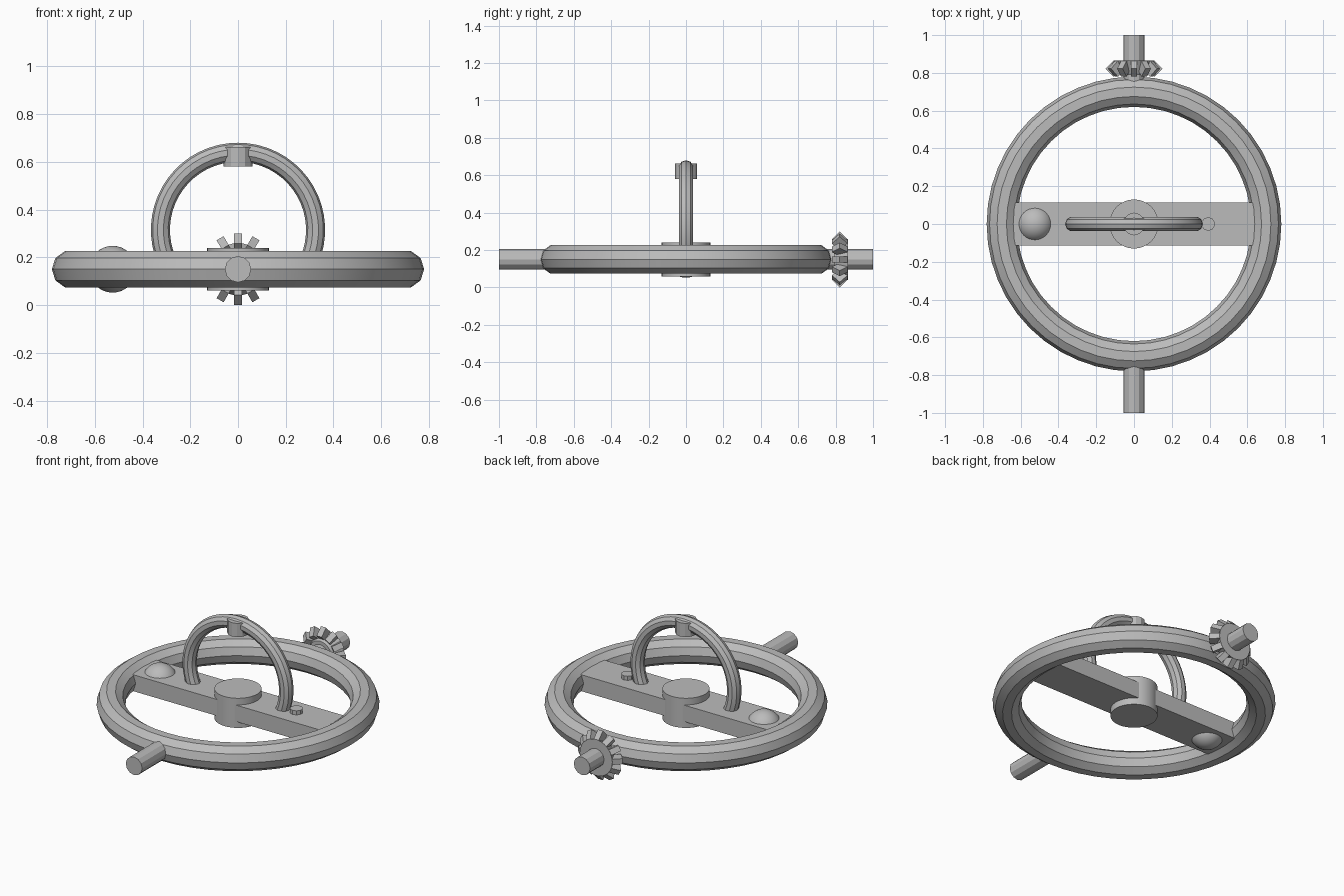
import bpy, bmesh, math
from mathutils import Matrix, Vector

cube = bpy.data.objects.get("Cube")
if cube:
    bpy.data.objects.remove(cube, do_unlink=True)

grey = bpy.data.materials.new("plain grey")
grey.use_nodes = True
colour = (0.5, 0.5, 0.5, 1)
grey.diffuse_color = colour
grey.node_tree.nodes["Principled BSDF"].inputs["Base Color"].default_value = colour

MID = 0.15                                  # height of the ring plane
TO_Y = Matrix.Rotation(-math.pi / 2, 4, 'X')  # turns the z axis onto +y


def finish(name, bm):
    bmesh.ops.recalc_face_normals(bm, faces=bm.faces)
    mesh = bpy.data.meshes.new(name)
    bm.to_mesh(mesh)
    bm.free()
    mesh.materials.append(grey)
    obj = bpy.data.objects.new(name, mesh)
    bpy.context.collection.objects.link(obj)
    bpy.ops.object.select_all(action='DESELECT')
    obj.select_set(True)
    bpy.context.view_layer.objects.active = obj
    bpy.ops.object.shade_smooth_by_angle(angle=math.radians(25))
    return obj


def hoop(name, major, minor, matrix, start=0.0, end=math.tau, steps=48, sides=10):
    """Sweep a polygon section around z; open sweeps get capped ends."""
    bm = bmesh.new()
    closed = end - start > math.tau - 0.01
    rings = []
    for i in range(steps if closed else steps + 1):
        a = start + (end - start) * i / steps
        section = []
        for j in range(sides):
            b = math.tau * j / sides
            r = major + minor * math.cos(b)
            p = Vector((r * math.cos(a), r * math.sin(a), minor * math.sin(b)))
            section.append(bm.verts.new(matrix @ p))
        rings.append(section)
    pairs = list(zip(rings, rings[1:])) + ([(rings[-1], rings[0])] if closed else [])
    for p, q in pairs:
        for j in range(sides):
            k = (j + 1) % sides
            bm.faces.new((p[j], p[k], q[k], q[j]))
    if not closed:
        bm.faces.new(rings[0])
        bm.faces.new(rings[-1])
    return finish(name, bm)


def cylinder(name, r1, r2, depth, matrix, sides):
    bm = bmesh.new()
    bmesh.ops.create_cone(bm, cap_ends=True, segments=sides, radius1=r1,
                          radius2=r2, depth=depth, matrix=matrix)
    return finish(name, bm)


def at(x, y, z):
    return Matrix.Translation((x, y, z))


# Main ring and the upright arch
hoop("main_ring", 0.70, 0.08, at(0, 0, MID))
sweep = math.radians(24)
hoop("arch", 0.325, 0.04, at(0, 0, 0.315) @ Matrix.Rotation(math.pi / 2, 4, 'X'),
     -sweep, math.pi + sweep, 34)
cylinder("arch_clip", 0.06, 0.06, 0.083, at(0, 0, 0.621), 12)

# Cross beam with hub, ball and knob
bm = bmesh.new()
bmesh.ops.create_cube(bm, size=1, matrix=at(0, 0, MID) @ Matrix.Diagonal((1.3, 0.23, 0.1, 1)))
finish("cross_beam", bm)
cylinder("hub", 0.13, 0.13, 0.18, at(0, 0, MID), 32)
cylinder("knob", 0.036, 0.036, 0.06, at(0.393, 0, 0.195), 10)
bm = bmesh.new()
bmesh.ops.create_uvsphere(bm, u_segments=32, v_segments=16, radius=0.098,
                          matrix=at(-0.525, 0, MID))
finish("ball", bm)

# Axle stubs
for name, side in (("front_axle", -1), ("back_axle", 1)):
    cylinder(name, 0.055, 0.055, 0.3, at(0, side * 0.85, MID) @ TO_Y, 12)

# Bevel gear
cylinder("gear_body", 0.075, 0.11, 0.075, at(0, 0.8275, MID) @ TO_Y, 24)
bm = bmesh.new()
TEETH = 12
for i in range(TEETH):
    turn = Matrix.Rotation(math.tau * i / TEETH, 4, 'Y')
    tilt = Matrix.Rotation(math.pi / 4, 4, 'X')
    bmesh.ops.create_cube(bm, size=1, matrix=at(0, 0.822, MID) @ turn @ at(0, 0, 0.1075)
                          @ tilt @ Matrix.Diagonal((0.034, 0.06, 0.06, 1)))
finish("gear_teeth", bm)
